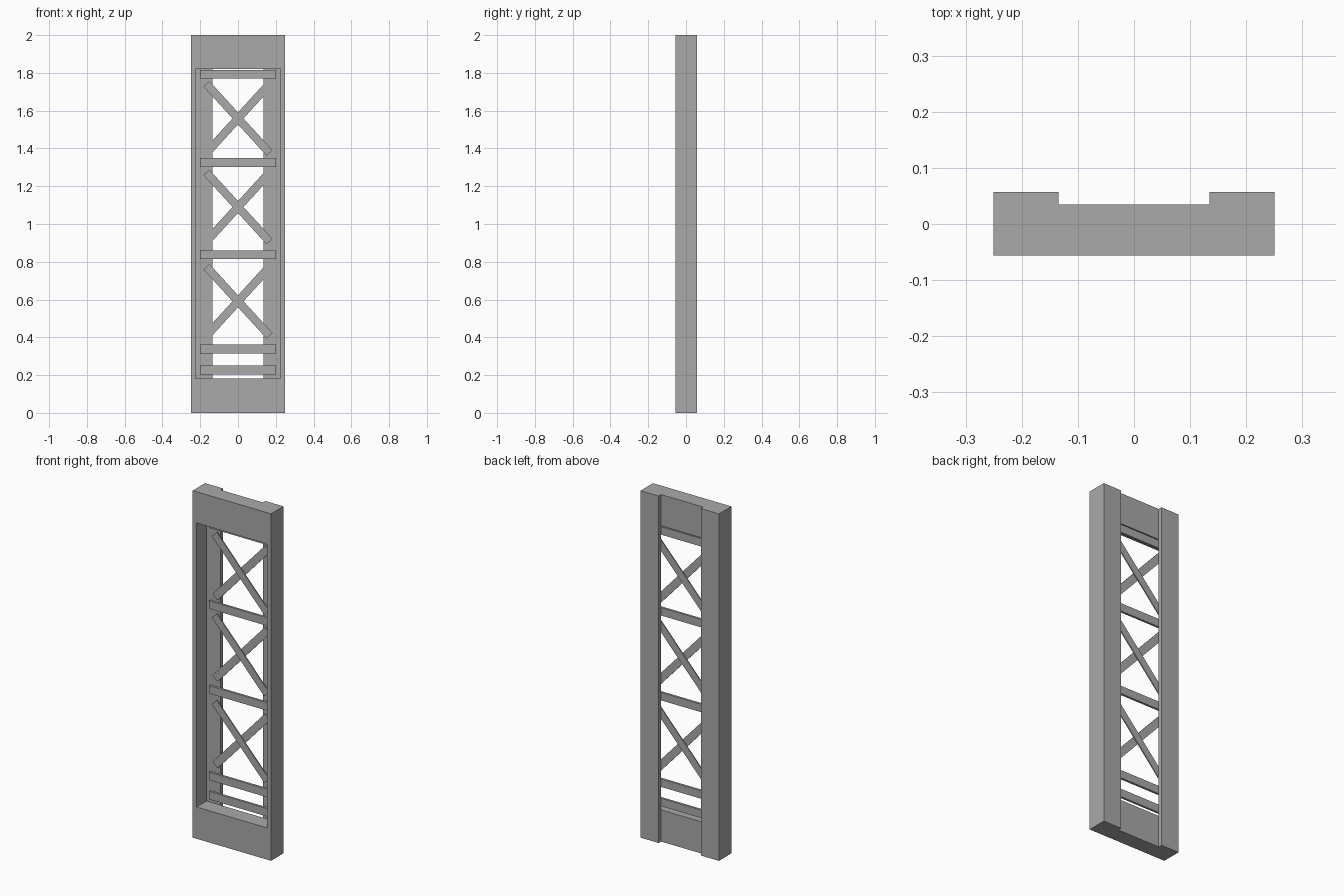
import bpy
import math

cube = bpy.data.objects.get("Cube")
if cube:
    bpy.data.objects.remove(cube, do_unlink=True)

# One plain grey for the whole panel
grey = bpy.data.materials.new("plain_grey")
grey.use_nodes = True
colour = (0.4, 0.4, 0.4, 1)
grey.diffuse_color = colour
grey.node_tree.nodes["Principled BSDF"].inputs["Base Color"].default_value = colour

FRONT, MID, BACK = -0.056, 0.035, 0.057
LATTICE = 0.022
HEIGHT = 2.0


def prism(name, outline, y0, y1):
    """Extrude an x-z outline, listed anticlockwise from the front, along y."""
    n = len(outline)
    verts = [(x, y, z) for y in (y0, y1) for x, z in outline]
    faces = [tuple(range(n)), tuple(reversed(range(n, 2 * n)))]
    faces += [(i, i + n, (i + 1) % n + n, (i + 1) % n) for i in range(n)]
    mesh = bpy.data.meshes.new(name)
    mesh.from_pydata(verts, [], faces)
    mesh.materials.append(grey)
    obj = bpy.data.objects.new(name, mesh)
    bpy.context.collection.objects.link(obj)
    return obj


def board(name, x0, x1, z0, z1, y0, y1):
    return prism(name, [(x0, z0), (x1, z0), (x1, z1), (x0, z1)], y0, y1)


def brace(name, z, angle, y0, y1, length=0.495, width=0.043):
    """Slanted strip centred on x = 0."""
    c, s = math.cos(angle), math.sin(angle)
    corners = [(-1, -1), (1, -1), (1, 1), (-1, 1)]
    outline = []
    for a, b in corners:
        u, v = a * length / 2, b * width / 2
        outline.append((u * c - v * s, z + u * s + v * c))
    return prism(name, outline, y0, y1)


# Front frame with a tall opening
board("bottom_rail", -0.225, 0.225, 0, 0.183, FRONT, MID)
board("top_rail", -0.225, 0.225, 1.82, HEIGHT, FRONT, MID)
for side, sign in (("left", 1), ("right", -1)):
    x0, x1 = sorted((sign * 0.225, sign * 0.25))
    board(side + "_stile", x0, x1, 0, HEIGHT, FRONT, MID)
    # Wide strip behind each edge of the frame
    x0, x1 = sorted((sign * 0.135, sign * 0.25))
    board(side + "_back_strip", x0, x1, 0, HEIGHT, MID, BACK)

# Horizontal bars
for i, z in enumerate((0.227, 0.338, 0.837, 1.326, 1.792)):
    board(f"cross_bar_{i + 1}", -0.2, 0.2, z - 0.023, z + 0.023, LATTICE, MID)

# Crossed diagonal braces, one layer behind the other
tilt = math.radians(47.6)
half = (LATTICE + MID) / 2
for i, z in enumerate((0.591, 1.09, 1.559)):
    brace(f"front_brace_{i + 1}", z, -tilt, LATTICE, half)
    brace(f"rear_brace_{i + 1}", z, tilt, half, MID)
